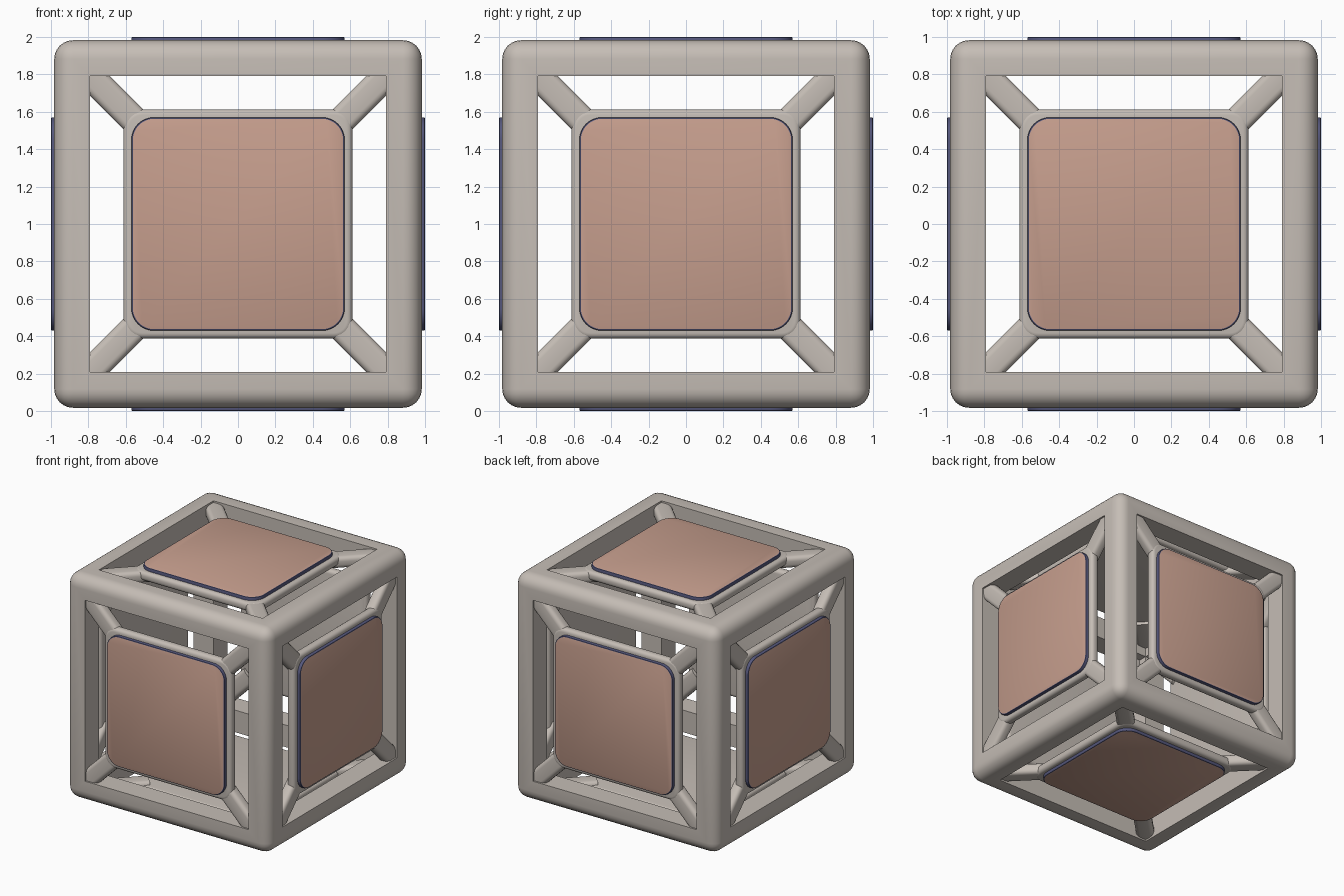
import bpy, bmesh, math
from mathutils import Matrix, Vector

if "Cube" in bpy.data.objects:
    bpy.data.objects.remove(bpy.data.objects["Cube"])


def material(name, rgb):
    m = bpy.data.materials.new(name)
    m.diffuse_color = (*rgb, 1)
    m.use_nodes = True
    m.node_tree.nodes["Principled BSDF"].inputs["Base Color"].default_value = m.diffuse_color
    return m


GREY = material("warm grey", (0.56, 0.51, 0.465))
NAVY = material("slate blue", (0.09, 0.095, 0.20))
PINK = material("dusty pink", (0.57, 0.345, 0.27))
CENTRE = Matrix.Translation((0, 0, 1))


def box(bm, size, centre):
    bmesh.ops.create_cube(bm, size=1, matrix=Matrix.Translation(centre) @ Matrix.Diagonal((*size, 1)))


def finish(name, bm, mats, matrix=None, smooth=True):
    me = bpy.data.meshes.new(name)
    bm.to_mesh(me)
    bm.free()
    for m in mats:
        me.materials.append(m)
    if matrix is not None:
        me.transform(matrix)
    ob = bpy.data.objects.new(name, me)
    bpy.context.collection.objects.link(ob)
    bpy.ops.object.select_all(action='DESELECT')
    ob.select_set(True)
    bpy.context.view_layer.objects.active = ob
    if smooth:
        bpy.ops.object.shade_smooth_by_angle(angle=math.radians(35))
    return ob


def slab(half, z0, z1, corner, edge, segs):
    """Square plate with rounded corners and softened top and bottom rims."""
    bm = bmesh.new()
    box(bm, (2 * half, 2 * half, z1 - z0), (0, 0, (z0 + z1) / 2))
    upright = [e for e in bm.edges if abs(e.verts[0].co.z - e.verts[1].co.z) > 0.001]
    bmesh.ops.bevel(bm, geom=upright, offset=corner, segments=8, profile=0.5, affect='EDGES')
    bm.normal_update()
    rim = [e for e in bm.edges if abs(e.verts[0].co.z - e.verts[1].co.z) < 0.001]
    bmesh.ops.bevel(bm, geom=rim, offset=edge, segments=segs, profile=0.5, affect='EDGES')
    bm.normal_update()
    return bm


# Outer frame: rounded cube with a square tunnel cut along each axis
bm = bmesh.new()
box(bm, (1.965,) * 3, (0, 0, 0))
bmesh.ops.bevel(bm, geom=bm.edges[:], offset=0.1, segments=6, profile=0.5, affect='EDGES')
frame = finish("outer_frame", bm, [GREY], CENTRE, smooth=False)
for axis in range(3):
    size = [1.58] * 3
    size[axis] = 3
    bm = bmesh.new()
    box(bm, size, (0, 0, 0))
    cutter = finish("tunnel_cutter", bm, [GREY], CENTRE, smooth=False)
    cutter.hide_render = True
    mod = frame.modifiers.new("tunnel", 'BOOLEAN')
    mod.operation = 'DIFFERENCE'
    mod.solver = 'EXACT'
    mod.object = cutter
    bpy.context.view_layer.objects.active = frame
    bpy.ops.object.modifier_apply(modifier=mod.name)
    bpy.data.objects.remove(cutter)
bpy.ops.object.select_all(action='DESELECT')
frame.select_set(True)
bpy.context.view_layer.objects.active = frame
bpy.ops.object.shade_smooth_by_angle(angle=math.radians(35))

# Six identical sides, modelled facing up and turned into place
sides = {"top": (0, 0, 1), "bottom": (0, 0, -1), "front": (0, -1, 0),
         "back": (0, 1, 0), "left": (-1, 0, 0), "right": (1, 0, 0)}
for side, direction in sides.items():
    place = CENTRE @ Vector(direction).to_track_quat('Z', 'Y').to_matrix().to_4x4()

    # Grey backing plate behind the panel
    finish(side + "_backing_plate", slab(0.613, 0.895, 0.972, 0.1, 0.03, 4), [GREY], place)

    # Panel with blue rim and pink outer face
    bm = slab(0.57, 0.95, 1.0, 0.12, 0.008, 2)
    for f in bm.faces:
        f.material_index = 1 if f.normal.z > 0.99 and f.calc_center_median().z > 0.99 else 0
    finish(side + "_panel", bm, [NAVY, PINK], place)

    # Diagonal struts from the plate corners to the frame corners
    for i in range(4):
        bm = bmesh.new()
        box(bm, (0.46, 0.15, 0.1), (0.95, 0, 0.918))
        long_edges = [e for e in bm.edges if abs(e.verts[0].co.x - e.verts[1].co.x) > 0.1]
        bmesh.ops.bevel(bm, geom=long_edges, offset=0.035, segments=4, profile=0.5, affect='EDGES')
        turn = Matrix.Rotation(math.radians(45 + 90 * i), 4, 'Z')
        finish(f"{side}_strut_{i + 1}", bm, [GREY], place @ turn)
